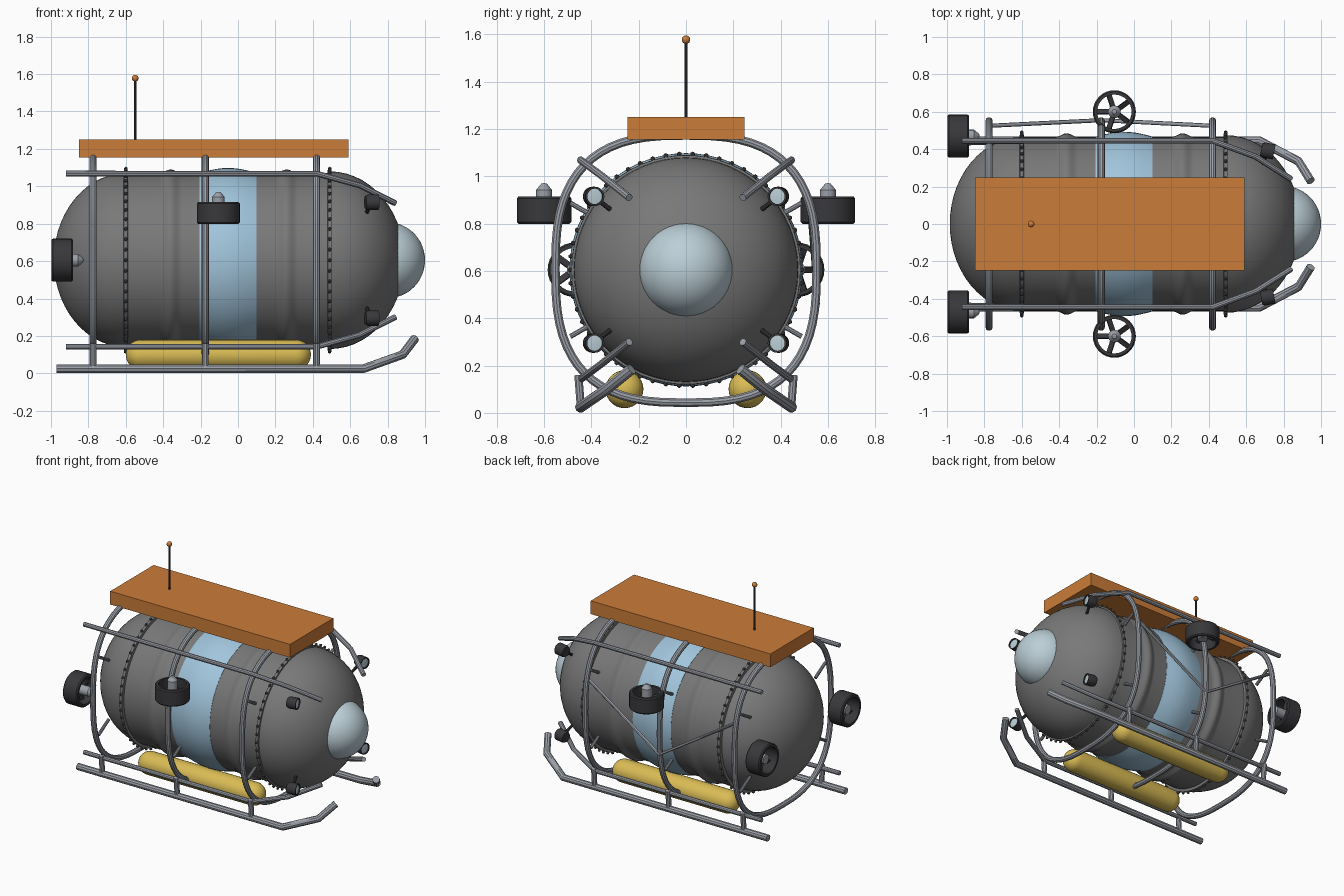
import bpy, bmesh
from math import pi, sin, cos, sqrt, copysign
from mathutils import Vector, Matrix

if "Cube" in bpy.data.objects:
    bpy.data.objects.remove(bpy.data.objects["Cube"])

AXIS_Z = 0.605
HOOPS = (-0.775, -0.175, 0.42)


def material(name, rgb):
    m = bpy.data.materials.new(name)
    m.use_nodes = True
    m.diffuse_color = (*rgb, 1)
    m.node_tree.nodes["Principled BSDF"].inputs["Base Color"].default_value = (*rgb, 1)
    return m


hull_grey = material("hull grey", (0.19, 0.19, 0.19))
band_blue = material("band blue", (0.36, 0.56, 0.72))
glass = material("pale glass", (0.5, 0.62, 0.68))
steel = material("frame steel", (0.33, 0.35, 0.39))
orange = material("float orange", (0.6, 0.2, 0.04))
yellow = material("tank yellow", (0.7, 0.5, 0.09))
dark = material("dark metal", (0.04, 0.04, 0.045))
rivet_grey = material("rivet grey", (0.09, 0.09, 0.09))


def finish(bm, name, mat, smooth=True):
    bmesh.ops.remove_doubles(bm, verts=bm.verts, dist=1e-5)
    bmesh.ops.recalc_face_normals(bm, faces=bm.faces)
    me = bpy.data.meshes.new(name)
    bm.to_mesh(me)
    bm.free()
    me.materials.append(mat)
    ob = bpy.data.objects.new(name, me)
    bpy.context.collection.objects.link(ob)
    if smooth:
        bpy.ops.object.select_all(action='DESELECT')
        ob.select_set(True)
        bpy.context.view_layer.objects.active = ob
        bpy.ops.object.shade_smooth_by_angle(angle=0.6)
    return ob


def lathe(name, profile, mat, origin=(0, 0, AXIS_Z), direction=(1, 0, 0), steps=48):
    """Spin (along, radius) points round an axis through origin."""
    bm = bmesh.new()
    vs = [bm.verts.new((r, 0, a)) for a, r in profile]
    es = [bm.edges.new(p) for p in zip(vs, vs[1:])]
    bmesh.ops.spin(bm, geom=vs + es, cent=(0, 0, 0), axis=(0, 0, 1),
                   angle=2 * pi, steps=steps, use_duplicate=False)
    turn = Vector(direction).to_track_quat('Z', 'Y').to_matrix().to_4x4()
    bm.transform(Matrix.Translation(origin) @ turn)
    return finish(bm, name, mat)


def tube(name, points, radius, mat=steel, closed=False):
    cu = bpy.data.curves.new(name, 'CURVE')
    cu.dimensions = '3D'
    cu.bevel_depth = radius
    cu.bevel_resolution = 3
    cu.use_fill_caps = True
    sp = cu.splines.new('POLY')
    sp.points.add(len(points) - 1)
    for p, co in zip(sp.points, points):
        p.co = (*co, 1)
    sp.use_cyclic_u = closed
    cu.materials.append(mat)
    ob = bpy.data.objects.new(name, cu)
    bpy.context.collection.objects.link(ob)
    bpy.ops.object.select_all(action='DESELECT')
    ob.select_set(True)
    bpy.context.view_layer.objects.active = ob
    bpy.ops.object.convert(target='MESH')
    bpy.ops.object.shade_smooth_by_angle(angle=0.6)


def arc(cx, a, r, t0, t1, n=12):
    """Elliptical arc as (along, radius) points."""
    ts = [t0 + (t1 - t0) * i / n for i in range(n + 1)]
    return [(cx + a * cos(t), abs(r * sin(t))) for t in ts]


def ball(name, centre, radius, mat):
    lathe(name, arc(0, radius, radius, pi, 0, 10), mat, centre, (0, 0, 1), 16)


# Pressure hull with domed ends and two rounded ribs
profile = arc(-0.6, 0.385, 0.465, pi, pi / 2, 14)
for rib in (-0.36, 0.26):
    profile += [(rib + 0.06 * (i / 5 - 1), 0.465 + 0.01 * (1 - cos(pi * i / 5))) for i in range(11)]
profile += [(0.485, 0.465)] + arc(0.49, 0.4, 0.475, pi / 2, 0, 14)
lathe("hull", profile, hull_grey, steps=64)
lathe("blue_band", [(-0.205, 0.455)] + [(-0.205 + 0.305 * i / 10, 0.467 + 0.026 * sin(pi * i / 10))
                                        for i in range(11)] + [(0.1, 0.455)], band_blue, steps=64)
lathe("window_dome", arc(0.8, 0.2, 0.203, pi / 2, 0), glass)

# Riveted flanges
for label, x in (("rear", -0.6), ("front", 0.49)):
    lathe(label + "_flange", [(x - 0.014, 0.45), (x - 0.01, 0.484), (x + 0.01, 0.484), (x + 0.014, 0.45)],
          hull_grey, steps=64)
    bm = bmesh.new()
    for i in range(54):
        t = 2 * pi * (i + 0.5) / 54
        spot = Matrix.Translation((x, 0.49 * sin(t), AXIS_Z + 0.49 * cos(t)))
        bmesh.ops.create_icosphere(bm, subdivisions=1, radius=0.011, matrix=spot)
    finish(bm, label + "_rivets", rivet_grey)


# Frame hoops
def hoop_point(x, t):
    y, z = (copysign(abs(f(t)) ** (2 / 2.75), f(t)) for f in (cos, sin))
    return (x, 0.552 * y, 0.608 + 0.565 * z)


for i, x in enumerate(HOOPS):
    tube(f"hoop_{i}", [hoop_point(x, 2 * pi * k / 64) for k in range(64)], 0.019, closed=True)

# Rails, skids, posts, struts, tanks and lamps on both sides
for side, s in (("left", 1), ("right", -1)):
    label = "back" if s > 0 else "front"
    for level, d in (("upper", 1), ("lower", -1)):
        rail = [(-0.92, 0.445, 0.463), (0.42, 0.445, 0.463), (0.65, 0.36, 0.4), (0.84, 0.24, 0.305)]
        tube(f"{label}_{level}_rail", [(x, s * y, AXIS_Z + d * z) for x, y, z in rail], 0.016)
        for i, x in enumerate(HOOPS):
            a = pi / 6
            tube(f"{label}_{level}_standoff_{i}",
                 [(x, s * r * cos(a), AXIS_Z + d * r * sin(a)) for r in (0.43, 0.565)], 0.011)
        place, aim = (0.715, s * 0.392, AXIS_Z + d * 0.31), (1, -s * 0.2, 0)
        lathe(f"{label}_{level}_lamp", [(-0.035, 0), (-0.035, 0.034), (-0.02, 0.041), (0.035, 0.041),
                                        (0.035, 0.033), (0.027, 0.033)], dark, place, aim, 20)
        lathe(f"{label}_{level}_lamp_lens", [(0.028, 0.034), (0.032, 0)], glass, place, aim, 20)
        tube(f"{label}_{level}_lamp_bracket",
             [place, (0.68, s * 0.3, AXIS_Z + d * 0.24)], 0.01, dark)
    skid = [(-0.97, 0.445, 0.025), (0.67, 0.445, 0.025), (0.88, 0.335, 0.1), (0.945, 0.23, 0.185)]
    tube(label + "_skid", [(x, s * y, z) for x, y, z in skid], 0.024)
    for i, x in enumerate(HOOPS):
        tube(f"{label}_skid_post_{i}", [(x, s * 0.455, 0.16), (x, s * 0.445, 0.03)], 0.018)
    lathe(label + "_tank", arc(-0.52, 0.08, 0.08, pi, pi / 2, 8) + arc(0.31, 0.08, 0.08, pi / 2, 0, 8),
          yellow, (0, s * 0.26, 0.1), steps=28)

# Diagonal braces on the back side
brace = [(HOOPS[0], 0.525, 0.84), (HOOPS[1], 0.555, 0.46), (HOOPS[2], 0.525, 0.84)]
tube("back_brace", brace, 0.011)


# Ducted thrusters
def thruster(name, centre, aim):
    lathe(name + "_duct", [(-0.058, 0.092), (-0.058, 0.108), (-0.05, 0.115), (0.05, 0.115),
                           (0.058, 0.108), (0.058, 0.092), (-0.058, 0.092)], dark, centre, aim, 32)
    lathe(name + "_hub", [(-0.03, 0), (-0.03, 0.034), (0.085, 0.034), (0.112, 0.012), (0.114, 0)],
          steel, centre, aim, 16)
    bm = bmesh.new()
    for k in range(5):
        m = (Matrix.Rotation(2 * pi * k / 5, 4, 'Z') @ Matrix.Translation((0.062, 0, 0))
             @ Matrix.Rotation(0.6, 4, 'X') @ Matrix.Diagonal((0.066, 0.03, 0.007, 1)))
        bmesh.ops.create_cube(bm, size=1, matrix=m)
    turn = Vector(aim).to_track_quat('Z', 'Y').to_matrix().to_4x4()
    bm.transform(Matrix.Translation(centre) @ turn)
    finish(bm, name + "_blades", dark, smooth=False)


for label, s in (("back", 1), ("front", -1)):
    thruster(label + "_lift_thruster", (-0.105, s * 0.6, 0.857), (0, 0, 1))
    thruster(label + "_drive_thruster", (-0.94, s * 0.47, AXIS_Z), (1, 0, 0))

# Float block and antenna
bm = bmesh.new()
bmesh.ops.create_cube(bm, size=1, matrix=Matrix.Translation((-0.13, 0, 1.203))
                      @ Matrix.Diagonal((1.44, 0.496, 0.096, 1)))
finish(bm, "float_block", orange, smooth=False)
tube("antenna", [(-0.55, 0, 1.24), (-0.55, 0, 1.57)], 0.007, dark)
ball("antenna_tip", (-0.55, 0, 1.578), 0.018, orange)
